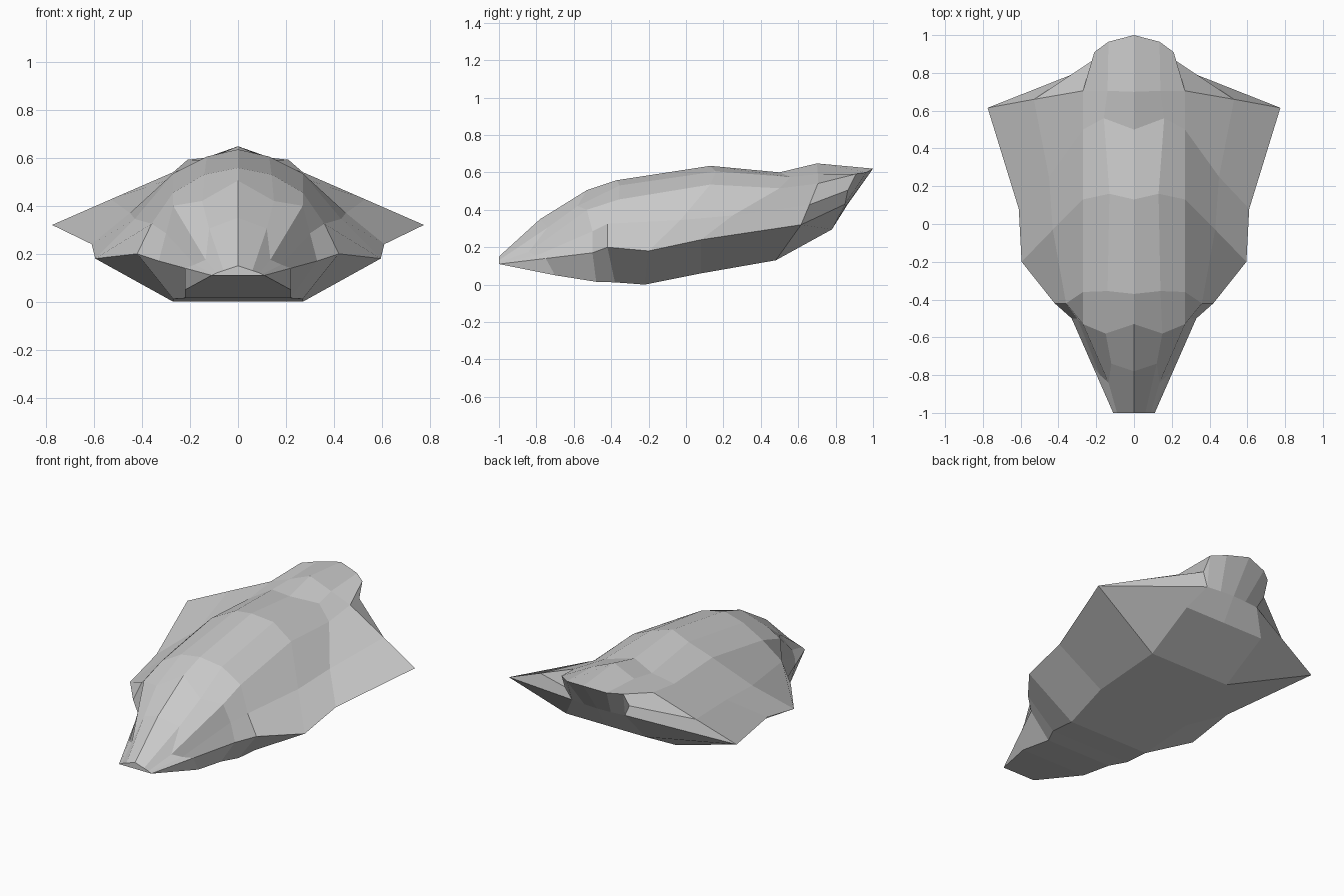
import bpy, bmesh

if "Cube" in bpy.data.objects:
    bpy.data.objects.remove(bpy.data.objects["Cube"])

# Lengthwise rails of the right half, nose to tail, one point per station
ridge = [(0, y, z) for y, z in ((-1, .15), (-.78, .35), (-.53, .505), (-.37, .558),
                                (.13, .635), (.5, .60), (.7, .648), (1, .62))]
inner = [(.06, -1, .13), (.12, -.74, .305), (.15, -.58, .42), (.14, -.355, .53),
         (.13, .16, .605), (.16, .56, .575), (.14, .705, .59), (.135, .965, .6)]
shoulder = [(.09, -1, .12), (.135, -.84, .175), (.27, -.53, .40), (.27, -.36, .455),
            (.27, .13, .535), (.27, .5, .515), (.27, .705, .54), (.21, .91, .592)]
flank = [(.10, -1, .115), (.18, -.80, .155), (.30, -.5, .285), (.36, -.42, .325),
         (.43, -.03, .345), (.45, .25, .37), (.53, .66, .427), (.22, .865, .505)]
wing_edge = [(.11, -1, .11), (.22, -.75, .14), (.33, -.5, .17), (.42, -.42, .20),
             (.595, -.2, .18), (.61, .08, .24), (.775, .615, .32), (.18, .85, .43)]
chine = [(.11, -1, .11), (.22, -.7, .05), (.22, -.48, .015), (.27, -.38, .012),
         (.27, -.22, 0), (.31, .08, .06), (.27, .48, .13), (.27, .78, .295)]
keel = [(0, y, z) for x, y, z in chine]
rails = [ridge, inner, shoulder, flank, wing_edge, chine, keel]


def add_half(bm, side):
    """Loft one half of the hull and close its nose and tail."""
    def vert(p):
        return bm.verts.new((p[0] * side, p[1], p[2]))
    grid = [[vert(p) for p in rail] for rail in rails]
    for a, b in zip(grid, grid[1:]):
        for i in range(len(a) - 1):
            bm.faces.new((a[i], a[i + 1], b[i + 1], b[i]))
    # Nose cap
    bm.faces.new([rail[0] for rail in grid])
    # Hood underside and rear panel
    r, n, s, f, w, c, k = [rail[-1] for rail in grid]
    lip = vert((.09, .86, .43))
    mid = vert((0, .865, .43))
    for face in ((r, n, lip, mid), (n, s, w, lip), (s, f, w),
                 (mid, lip, w, c, k)):
        bm.faces.new(face)


# Hull: both halves welded along the centre line
bm = bmesh.new()
for side in (1, -1):
    add_half(bm, side)
bmesh.ops.remove_doubles(bm, verts=bm.verts[:], dist=.0005)
bmesh.ops.dissolve_degenerate(bm, edges=bm.edges[:], dist=.0005)
bmesh.ops.recalc_face_normals(bm, faces=bm.faces[:])
mesh = bpy.data.meshes.new("hull")
bm.to_mesh(mesh)
bm.free()
hull = bpy.data.objects.new("hull", mesh)
bpy.context.collection.objects.link(hull)
